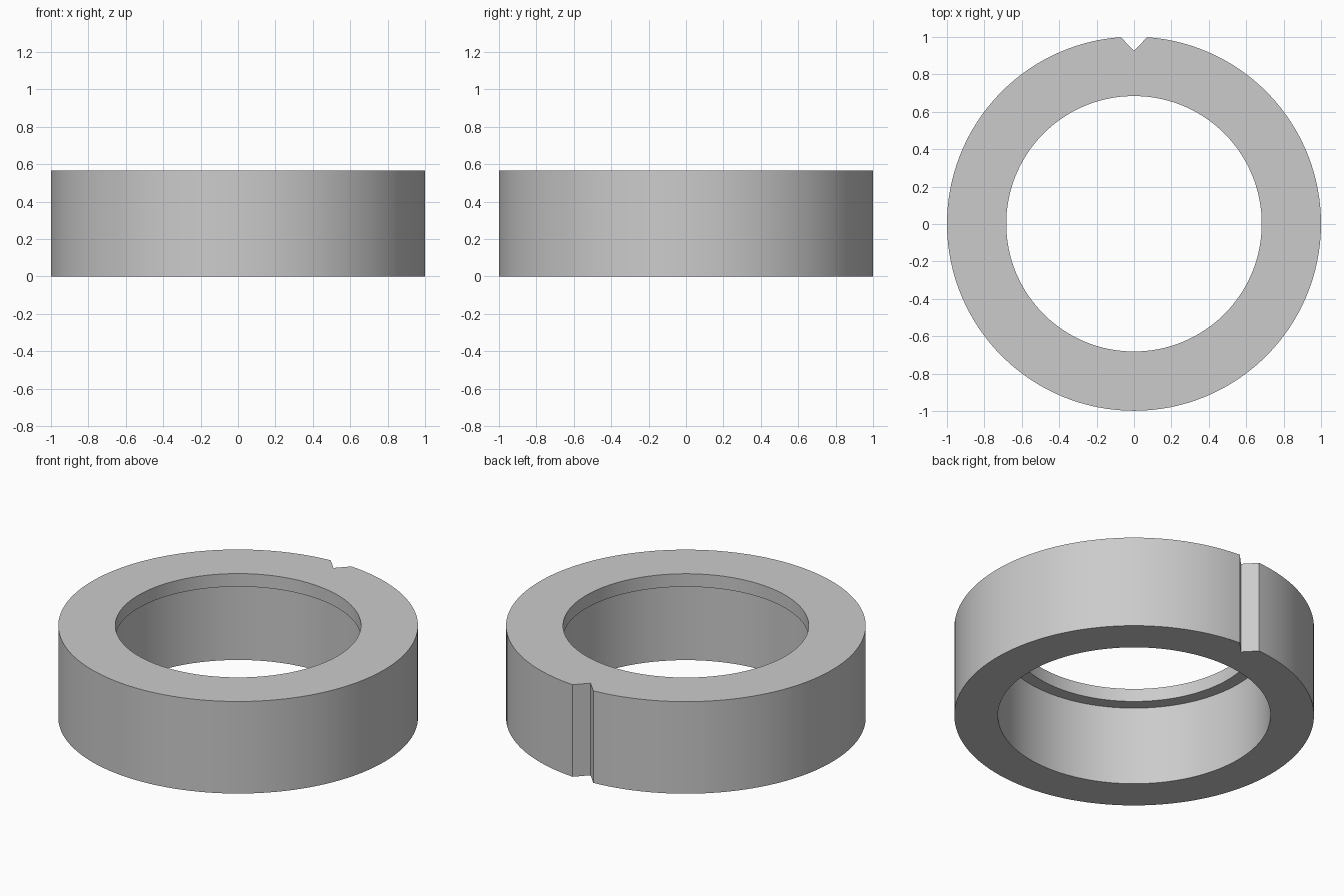
import bpy, bmesh, math

if "Cube" in bpy.data.objects:
    bpy.data.objects.remove(bpy.data.objects["Cube"])

HEIGHT, LIP_Z = 0.565, 0.485
R_OUT, R_LIP, R_BORE = 1.0, 0.683, 0.758
NOTCH_HALF, NOTCH_R = 0.07, 0.924
STEPS = 126
Y_SHIFT = 0.00125   # keeps the notched ring centred

grey = bpy.data.materials.new("light_grey")
grey.diffuse_color = (0.6, 0.6, 0.6, 1)
grey.use_nodes = True
grey.node_tree.nodes["Principled BSDF"].inputs["Base Color"].default_value = grey.diffuse_color

# Columns around the ring: the notch tip first, then the round rim
a = math.asin(NOTCH_HALF)
start, sweep = math.pi / 2 + a, 2 * math.pi - 2 * a
columns = [(math.pi / 2, NOTCH_R)]
columns += [(start + sweep * i / STEPS, R_OUT) for i in range(STEPS + 1)]

bm = bmesh.new()
rings = []
for ang, r_out in columns:
    # Cross-section: outer wall, top, lip, ledge, wider bore
    section = [(r_out, 0), (r_out, HEIGHT), (R_LIP, HEIGHT),
               (R_LIP, LIP_Z), (R_BORE, LIP_Z), (R_BORE, 0)]
    rings.append([bm.verts.new((r * math.cos(ang), r * math.sin(ang) + Y_SHIFT, z))
                  for r, z in section])

for i, ring in enumerate(rings):
    nxt = rings[(i + 1) % len(rings)]
    for j in range(6):
        k = (j + 1) % 6
        bm.faces.new((ring[j], nxt[j], nxt[k], ring[k]))
bmesh.ops.recalc_face_normals(bm, faces=bm.faces)

mesh = bpy.data.meshes.new("notched_ring")
bm.to_mesh(mesh)
bm.free()
mesh.materials.append(grey)
ring_obj = bpy.data.objects.new("notched_ring", mesh)
bpy.context.collection.objects.link(ring_obj)

# Smooth walls, crisp rims and notch
bpy.context.view_layer.objects.active = ring_obj
ring_obj.select_set(True)
bpy.ops.object.shade_smooth_by_angle(angle=math.radians(30))
